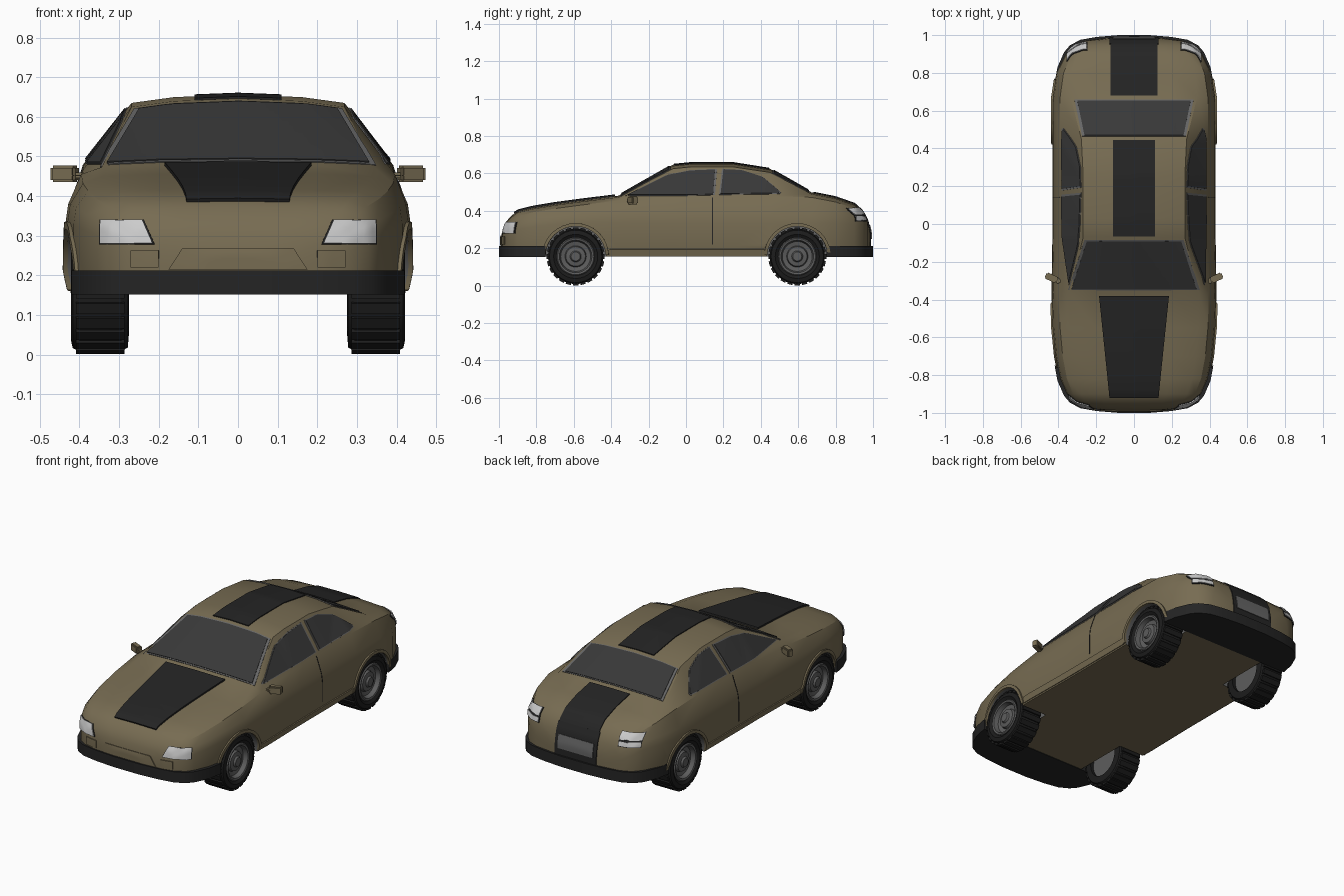
import bpy, bmesh
from math import sin, cos, pi, radians
from mathutils import Vector, Matrix
from mathutils.bvhtree import BVHTree

if "Cube" in bpy.data.objects:
    bpy.data.objects.remove(bpy.data.objects["Cube"])


def material(name, r, g, b):
    m = bpy.data.materials.new(name)
    m.diffuse_color = (r, g, b, 1)
    m.use_nodes = True
    m.node_tree.nodes["Principled BSDF"].inputs["Base Color"].default_value = m.diffuse_color
    return m


PAINT = material("paint", .185, .15, .085)
BLACK = material("black_trim", .018, .018, .018)
GLASS = material("glass", .04, .04, .04)
RUBBER = material("rubber", .012, .012, .012)
GREY = material("grey_trim", .13, .13, .13)
RIM = material("rim_metal", .11, .11, .11)
LAMP = material("lamp", .65, .65, .65)


def make(name, bm, mat, recalc=True):
    if recalc:
        bmesh.ops.recalc_face_normals(bm, faces=bm.faces)
    me = bpy.data.meshes.new(name)
    bm.to_mesh(me)
    bm.free()
    me.materials.append(mat)
    ob = bpy.data.objects.new(name, me)
    bpy.context.collection.objects.link(ob)
    return ob


def apply(ob, mod):
    bpy.context.view_layer.objects.active = ob
    bpy.ops.object.modifier_apply(modifier=mod.name)


# Body shell: cross-sections along y, given as (y, half width, roof or deck edge height)
STATIONS = [
    (-.99, .10, .245), (-.98, .22, .295), (-.965, .28, .33), (-.935, .33, .365), (-.90, .355, .39),
    (-.82, .39, .41), (-.70, .415, .43), (-.55, .43, .45), (-.36, .435, .473), (-.07, .43, .625),
    (.03, .43, .635), (.25, .43, .635), (.45, .43, .605), (.67, .43, .49), (.80, .41, .465),
    (.90, .36, .43), (.945, .32, .39), (.97, .26, .34), (.985, .14, .275)]


def section(y, w, top):
    cabin = min(1, max(0, (top - .48) / .145))       # 0 on the decks, 1 under the roof
    edge = w * (.79 - .165 * cabin)
    crown = top + .008 + .013 * cabin
    belt = min(top - .018, .468 + .025 * y)
    shoulder = min(.38, .155 + (belt - .155) * .84)
    h = shoulder - .155
    half = [(w * .97, .155), (w, .155 + h * .25), (w, .155 + h * .8), (w * .985, shoulder),
            (w * .91, belt), (edge, top), (edge * .6, top + (crown - top) * .7)]
    ring = [(0, .155)] + half + [(0, crown)] + [(-x, z) for x, z in reversed(half)]
    return [Vector((x, y, z)) for x, z in ring]


bm = bmesh.new()
rings = [[bm.verts.new(p) for p in section(*s)] for s in STATIONS]
n = len(rings[0])
for a, b in zip(rings, rings[1:]):
    for i in range(n):
        bm.faces.new((a[i], a[(i + 1) % n], b[(i + 1) % n], b[i]))
bm.faces.new(rings[0])
bm.faces.new(rings[-1])
bmesh.ops.recalc_face_normals(bm, faces=bm.faces)
bm.normal_update()
BODY = BVHTree.FromBMesh(bm)
body = make("body_shell", bm, PAINT)


# Panels projected onto the body, spanned between two polylines
def along(poly, t):
    f = t * (len(poly) - 1)
    i = min(int(f), len(poly) - 2)
    return Vector(poly[i]).lerp(Vector(poly[i + 1]), f - i)


def panel(name, lo, hi, axis, sign, off, mat, nu=16, nv=8, flip=1, grow=1.0):
    mid = sum((Vector(p) for p in lo + hi), Vector((0, 0))) / len(lo + hi)
    d = Vector((0, 0, 0))
    d[axis] = -sign
    start = (.5, 1.0, .7)[axis] * sign
    bm = bmesh.new()
    grid, ref = [], Vector((0, 0, 0))
    for i in range(nu + 1):
        col = []
        for j in range(nv + 1):
            q = along(lo, i / nu).lerp(along(hi, i / nu), j / nv)
            q = list(mid + (q - mid) * grow)
            if axis:
                q[0] *= flip
            q.insert(axis, start)
            o = Vector(q)
            hit, nor, _, _ = BODY.ray_cast(o, d)
            if hit is None:
                hit, nor, _, _ = BODY.find_nearest(o + d * .1)
            ref += nor
            col.append(bm.verts.new(hit + nor * off))
        grid.append(col)
    for a, b in zip(grid, grid[1:]):
        for j in range(nv):
            bm.faces.new((a[j], b[j], b[j + 1], a[j + 1]))
    bm.normal_update()
    if sum((f.normal for f in bm.faces), Vector((0, 0, 0))).dot(ref) < 0:
        bmesh.ops.reverse_faces(bm, faces=bm.faces)
    ob = make(name, bm, mat, recalc=False)
    mod = ob.modifiers.new("thickness", 'SOLIDIFY')
    mod.thickness, mod.offset = off + .003, -1
    apply(ob, mod)


def window(name, lo, hi, axis, sign):
    panel(name + "_frame", lo, hi, axis, sign, .003, GREY, 20, 10, grow=1.05)
    panel(name + "_glass", lo, hi, axis, sign, .006, GLASS, 20, 10)


def box(u0, u1, v0, v1):
    return [(u0, v0), (u1, v0)], [(u0, v1), (u1, v1)]


# Windows
window("windscreen", [(-.33, -.343), (.33, -.343)], [(-.25, -.09), (.25, -.09)], 2, 1)
window("rear_window", [(-.262, .468), (.262, .468)], [(-.3, .652), (.3, .652)], 2, 1)
for s in (1, -1):
    window("front_side_window", [(-.31, .482), (-.1, .482), (.02, .483), (.145, .486)],
           [(-.30, .488), (-.1, .588), (.02, .612), (.155, .618)], 0, s)
    window("rear_side_window", [(.185, .488), (.495, .492)],
           [(.2, .619), (.3, .614), (.41, .578), (.5, .5)], 0, s)
    # Door gap and sill
    panel("door_gap", *box(.14, .144, .22, .47), 0, s, .002, BLACK, 1, 12)
    panel("sill", *box(-.41, .42, .162, .195), 0, s, .006, PAINT, 16, 2)
    # Lamps
    lamp = [(.215, .28), (.343, .28)], [(.24, .337), (.343, .337)]
    panel("headlight_frame", *lamp, 1, -1, .004, BLACK, 12, 6, s, 1.07)
    panel("headlight", *lamp, 1, -1, .008, LAMP, 12, 6, s)
    panel("fog_lamp_panel", *box(.2, .27, .22, .263), 1, -1, .005, PAINT, 6, 4, s)
    panel("tail_light_frame", *box(.25, .35, .345, .412), 1, 1, .004, BLACK, 12, 6, s, 1.07)
    panel("tail_light", *box(.25, .35, .378, .412), 1, 1, .008, LAMP, 12, 4, s)
    panel("reverse_light", *box(.25, .35, .347, .369), 1, 1, .008, LAMP, 12, 3, s)

# Stripes, grille panel and plate
panel("bonnet_scoop", [(-.13, -.915), (.13, -.915)], [(-.185, -.38), (.185, -.38)], 2, 1, .009, BLACK, 10, 24)
panel("roof_stripe", *box(-.11, .11, -.065, .445), 2, 1, .005, BLACK, 10, 24)
panel("boot_stripe", *box(-.125, .125, .68, .955), 2, 1, .005, BLACK, 10, 20)
panel("tail_stripe", *box(-.13, .13, .2, .385), 1, 1, .005, BLACK, 10, 14)
panel("plate", *box(-.11, .11, .25, .325), 1, 1, .009, GREY, 10, 6)
panel("grille_panel", [(-.175, .215), (.175, .215)], [(-.14, .268), (.14, .268)], 1, -1, .005, PAINT, 16, 6)

# Bumpers: plan outline extruded upward
EDGE = [(.42, .75), (.405, .83), (.37, .91), (.34, .945), (.285, .975), (.2, .99), (.08, 1.0)]
for name, s in (("front_bumper", -1), ("rear_bumper", 1)):
    bm = bmesh.new()
    pts = EDGE + [(-x, y) for x, y in reversed(EDGE)]
    face = bm.faces.new([bm.verts.new((x, s * y, .152)) for x, y in pts])
    up = bmesh.ops.extrude_face_region(bm, geom=[face])["geom"]
    bmesh.ops.translate(bm, vec=(0, 0, .06), verts=[v for v in up if isinstance(v, bmesh.types.BMVert)])
    make(name, bm, BLACK)


# Wheels: profiles (radius, x) turned about the x axis
def lathe(bm, profile, segs=32):
    rings = [[bm.verts.new((x, r * cos(2 * pi * k / segs), r * sin(2 * pi * k / segs)))
              for k in range(segs)] for r, x in profile]
    for a, b in zip(rings, rings[1:]):
        for k in range(segs):
            bm.faces.new((a[k], a[(k + 1) % segs], b[(k + 1) % segs], b[k]))
    bmesh.ops.remove_doubles(bm, verts=bm.verts, dist=1e-5)


TYRE = [(.1, .02), (.1, 0), (.138, .003), (.148, .02), (.148, .125), (.14, .142), (.118, .147), (.1, .135), (.1, .02)]
HUB = [(0, .02), (.102, .02), (.102, .138), (.097, .143), (.087, .14), (.08, .115), (.057, .11),
       (.052, .126), (.03, .13), (.024, .14), (0, .14)]
for y in (-.59, .595):
    for s in (1, -1):
        place = Matrix.Translation((s * .275, y, .156)) @ Matrix.Diagonal((s, 1, 1, 1))
        bm = bmesh.new()
        lathe(bm, TYRE)
        for k in range(24):
            turn = Matrix.Rotation(2 * pi * k / 24, 4, 'X')
            bmesh.ops.create_cube(bm, size=1, matrix=turn @ Matrix.Translation((.0725, 0, .147))
                                  @ Matrix.Diagonal((.122, .028, .016, 1)))
        bm.transform(place)
        make("tyre", bm, RUBBER)
        bm = bmesh.new()
        lathe(bm, HUB)
        bm.transform(place)
        make("wheel_rim", bm, RIM)
        # Wheel arch cut and flared lip
        bm = bmesh.new()
        bmesh.ops.create_cone(bm, cap_ends=True, segments=40, radius1=.163, radius2=.163, depth=.34,
                              matrix=Matrix.Translation((s * .43, y, .156)) @ Matrix.Rotation(pi / 2, 4, 'Y'))
        cutter = make("arch_cutter", bm, GREY)
        cutter.hide_render = True
        mod = body.modifiers.new("arch", 'BOOLEAN')
        mod.operation, mod.solver, mod.object = 'DIFFERENCE', 'EXACT', cutter
        mod.material_mode = 'TRANSFER'
        apply(body, mod)
        bpy.data.objects.remove(cutter)
        arc = [radians(3 + 174 * k / 16) for k in range(17)]
        panel("arch_lip", *[[(y + r * cos(a), .156 + r * sin(a)) for a in arc] for r in (.161, .178)],
              0, s, .009, PAINT, 32, 2)

# Door mirrors
for s in (1, -1):
    bm = bmesh.new()
    for c, size, ang in (((.437, -.285, .456), (.068, .035, .042), 25), ((.4, -.3, .452), (.05, .03, .014), 10)):
        bmesh.ops.create_cube(bm, size=1, matrix=Matrix.Translation((s * c[0], c[1], c[2]))
                              @ Matrix.Rotation(radians(s * ang), 4, 'Z') @ Matrix.Diagonal((*size, 1)))
    bmesh.ops.bevel(bm, geom=bm.edges[:], offset=.006, segments=2, affect='EDGES')
    make("door_mirror", bm, PAINT)

# Smooth shading with sharp creases kept
bpy.ops.object.select_all(action='SELECT')
bpy.context.view_layer.objects.active = body
bpy.ops.object.shade_smooth_by_angle(angle=radians(28))
